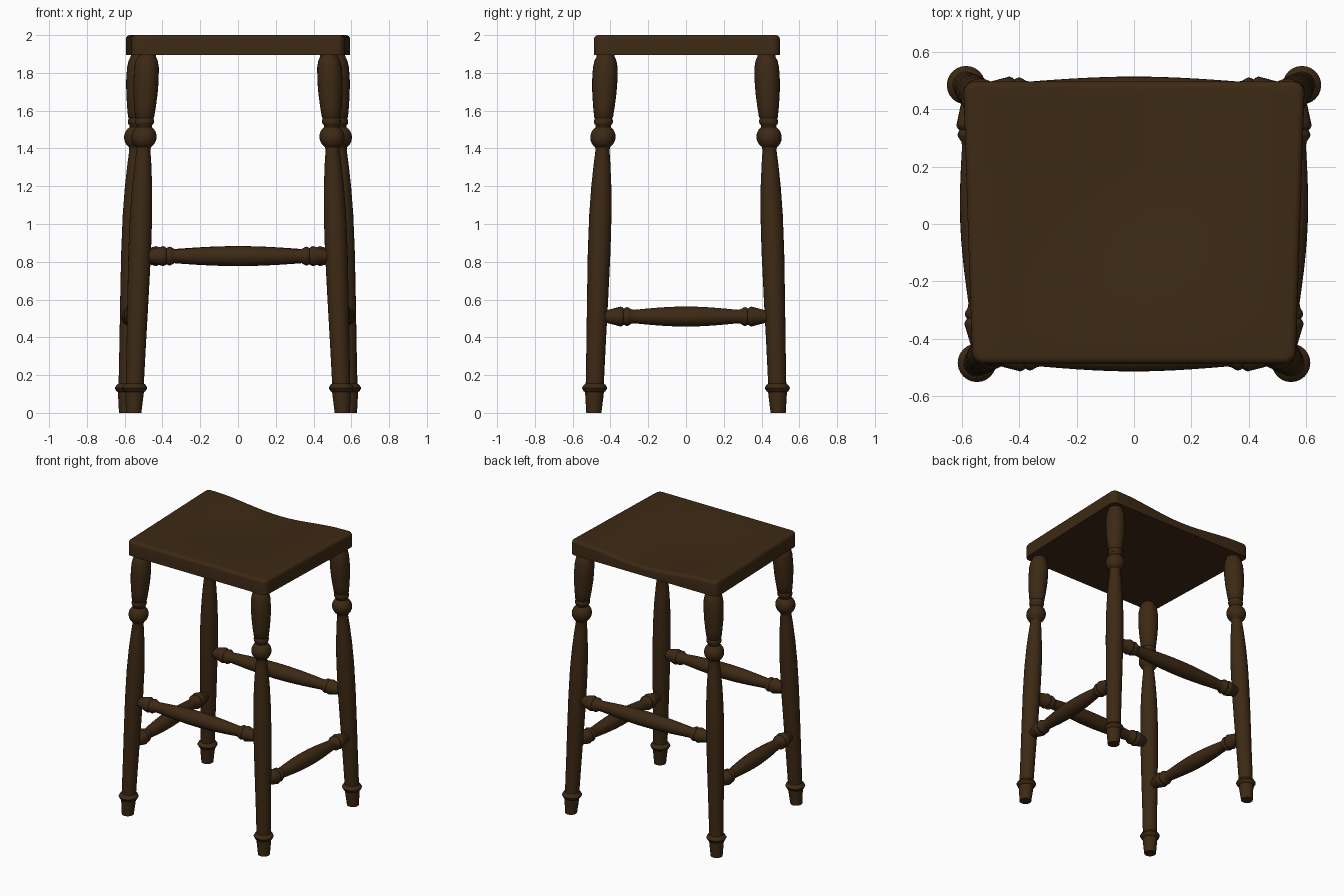
import bpy, bmesh, math
from mathutils import Vector

if "Cube" in bpy.data.objects:
    bpy.data.objects.remove(bpy.data.objects["Cube"], do_unlink=True)

wood = bpy.data.materials.new("dark_walnut")
wood.use_nodes = True
colour = (0.046, 0.022, 0.007, 1)
wood.diffuse_color = colour
wood.node_tree.nodes["Principled BSDF"].inputs["Base Color"].default_value = colour


def finish(name, bm, angle):
    bmesh.ops.recalc_face_normals(bm, faces=bm.faces)
    mesh = bpy.data.meshes.new(name)
    bm.to_mesh(mesh)
    bm.free()
    mesh.materials.append(wood)
    obj = bpy.data.objects.new(name, mesh)
    bpy.context.collection.objects.link(obj)
    bpy.ops.object.select_all(action="DESELECT")
    obj.select_set(True)
    bpy.context.view_layer.objects.active = obj
    bpy.ops.object.shade_smooth_by_angle(angle=math.radians(angle))


def turned(name, start, end, profile, up=False, sides=24):
    """Turned part from (distance, radius) pairs; 'up' keeps the rings level."""
    axis = (end - start).normalized()
    spin = Vector((0, 0, 1)) if up else axis
    u = spin.orthogonal().normalized()
    v = spin.cross(u)
    bm = bmesh.new()
    rings = []
    for d, r in profile:
        centre = start + axis * (d / axis.z if up else d)
        rings.append([bm.verts.new(centre + r * (u * math.cos(a) + v * math.sin(a)))
                      for a in (math.tau * i / sides for i in range(sides))])
    for a, b in zip(rings, rings[1:]):
        for i in range(sides):
            j = (i + 1) % sides
            bm.faces.new((a[i], a[j], b[j], b[i]))
    bm.faces.new(rings[0])
    bm.faces.new(rings[-1])
    finish(name, bm, 40)


# Leg profile: foot, ring, long swell, ball, collar and vase
ball = [(1.46 + 0.066 * math.sin(t), 0.067 * math.cos(t))
        for t in (math.radians(k) for k in range(-54, 55, 12))]
leg_profile = [(0, 0.04), (0.11, 0.05), (0.115, 0.058), (0.132, 0.067), (0.148, 0.058),
               (0.155, 0.048), (0.35, 0.051), (0.6, 0.056), (0.85, 0.06), (1.05, 0.059),
               (1.2, 0.053), (1.32, 0.044), (1.39, 0.037)] + ball + [
               (1.525, 0.042), (1.53, 0.048), (1.545, 0.051), (1.56, 0.046),
               (1.565, 0.05), (1.62, 0.057), (1.69, 0.064), (1.76, 0.067),
               (1.83, 0.065), (1.865, 0.058), (1.885, 0.048), (1.91, 0.046)]


def leg_point(side, end, z):
    """Centre of a splayed leg at height z."""
    foot_x = 0.552 if end < 0 else 0.59
    return Vector((side * (foot_x - 0.037 * z), end * (0.488 - 0.033 * z), z))


for end, place in ((-1, "front"), (1, "back")):
    for side, hand in ((-1, "right"), (1, "left")):
        turned(f"{place}_{hand}_leg", leg_point(side, end, 0),
               leg_point(side, end, 1.91), leg_profile, up=True)


def stretcher(name, a, b):
    length = (b - a).length
    tip = [(0.02, 0.028), (0.05, 0.033), (0.06, 0.036), (0.115, 0.05), (0.125, 0.053),
           (0.135, 0.049), (0.143, 0.043), (0.152, 0.048), (0.16, 0.05), (0.168, 0.047),
           (0.185, 0.037), (0.2, 0.036)]
    span = length - 0.4
    swell = [(0.2 + span * k / 10, 0.036 + 0.017 * math.sin(math.pi * k / 10))
             for k in range(1, 10)]
    turned(name, a, b, tip + swell + [(length - d, r) for d, r in reversed(tip)])


# High stretchers front and back, low stretchers at the sides
for end, place in ((-1, "front"), (1, "back")):
    stretcher(f"{place}_stretcher", leg_point(-1, end, 0.83), leg_point(1, end, 0.83))
for side, hand in ((-1, "right"), (1, "left")):
    stretcher(f"{hand}_stretcher", leg_point(side, -1, 0.51), leg_point(side, 1, 0.51))

# Seat: tapered rounded slab with a scoop that opens at the back edge
bm = bmesh.new()
bmesh.ops.create_cube(bm, size=1)
for v in bm.verts:
    half = 0.563 if v.co.y < 0 else 0.595
    v.co = Vector((math.copysign(half, v.co.x), 0.005 + v.co.y * 0.984,
                   2.0 if v.co.z > 0 else 1.895))
upright = [e for e in bm.edges if abs(e.verts[0].co.z - e.verts[1].co.z) > 0.05]
bmesh.ops.bevel(bm, geom=upright, offset=0.04, segments=5, profile=0.5, affect="EDGES")
rim = [e for e in bm.edges if all(v.co.z > 1.99 for v in e.verts)]
bmesh.ops.bevel(bm, geom=rim, offset=0.022, segments=4, profile=0.5, affect="EDGES")
for k in range(-9, 10):
    for normal in (Vector((1, 0, 0)), Vector((0, 1, 0))):
        bmesh.ops.bisect_plane(bm, geom=bm.verts[:] + bm.edges[:] + bm.faces[:],
                               plane_co=normal * k * 0.05, plane_no=normal)
for v in bm.verts:
    if v.co.z > 1.95:
        t = min(max((v.co.y + 0.42) / 0.6, 0), 1)
        across = math.cos(math.pi / 2 * min(abs(v.co.x) / 0.54, 1)) ** 2
        v.co.z -= 0.04 * t * t * (3 - 2 * t) * across
finish("seat", bm, 45)
